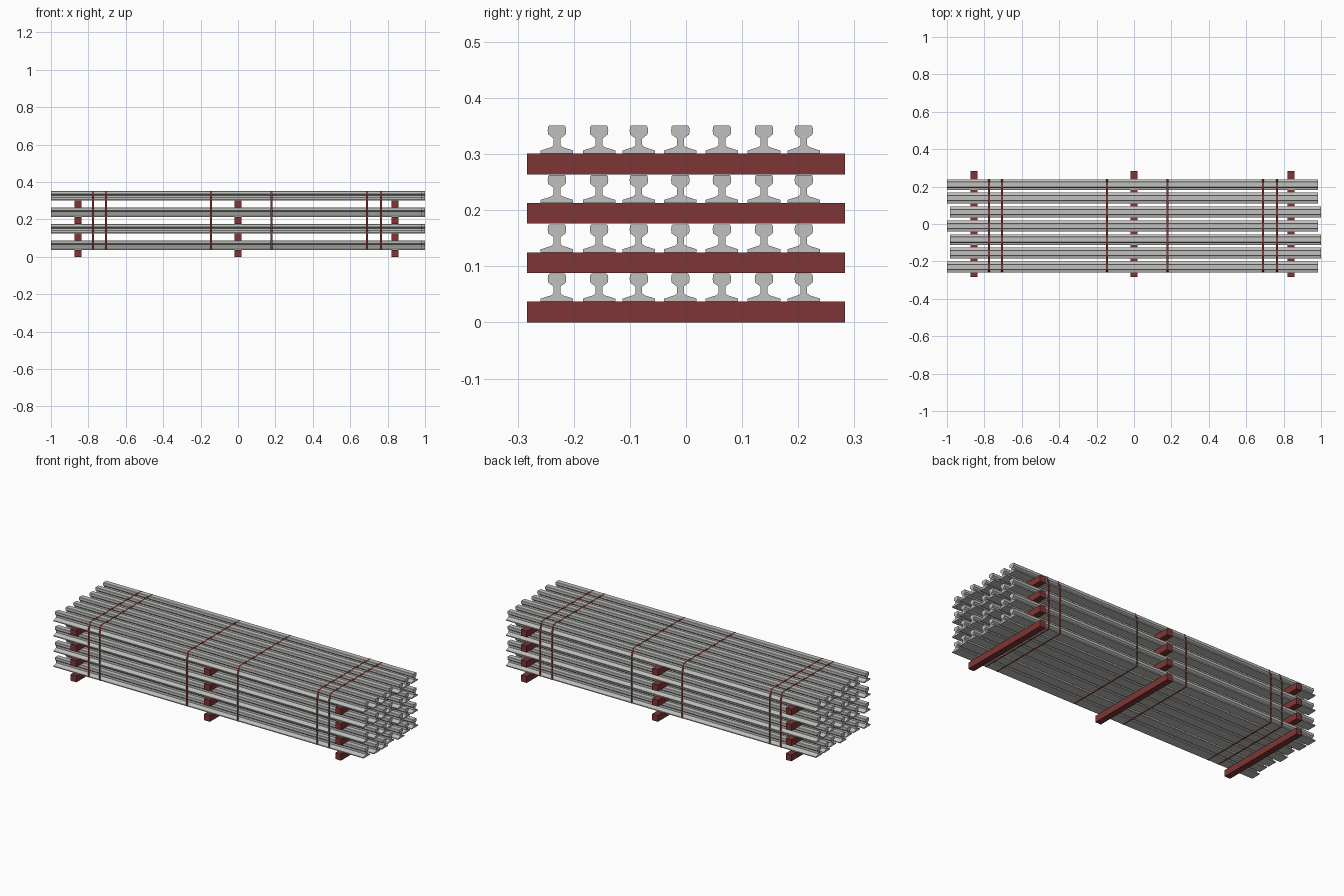
import bpy, bmesh

if "Cube" in bpy.data.objects:
    bpy.data.objects.remove(bpy.data.objects["Cube"])


def material(name, rgb):
    m = bpy.data.materials.new(name)
    m.diffuse_color = (*rgb, 1)
    m.use_nodes = True
    m.node_tree.nodes["Principled BSDF"].inputs["Base Color"].default_value = m.diffuse_color
    return m


STEEL = material("steel grey", (0.53, 0.53, 0.52))
RED = material("dark red", (0.21, 0.036, 0.036))


def make_object(name, bm, mat):
    me = bpy.data.meshes.new(name)
    bm.to_mesh(me)
    bm.free()
    me.materials.append(mat)
    ob = bpy.data.objects.new(name, me)
    bpy.context.collection.objects.link(ob)
    return ob


def extrude_x(name, outline, x0, x1, mat):
    """Closed (y, z) outline swept along x with end caps."""
    bm = bmesh.new()
    face = bm.faces.new([bm.verts.new((x0, y, z)) for y, z in outline])
    ext = bmesh.ops.extrude_face_region(bm, geom=[face])
    moved = [v for v in ext["geom"] if isinstance(v, bmesh.types.BMVert)]
    bmesh.ops.translate(bm, verts=moved, vec=(x1 - x0, 0, 0))
    bmesh.ops.recalc_face_normals(bm, faces=bm.faces[:])
    return make_object(name, bm, mat)


LAYERS = (0.0, 0.088, 0.176, 0.264)
BEAM_H = 0.037

# Rail section: foot, web and head, mirrored about its centre line
HALF = [(0.029, 0), (0.029, 0.0055), (0.010, 0.0115), (0.006, 0.015),
        (0.006, 0.027), (0.0155, 0.034), (0.0165, 0.041), (0.0155, 0.048),
        (0.0135, 0.05)]
SECTION = HALF + [(-y, z) for y, z in reversed(HALF)]

# Rail rows: y centre and start x (rows are slightly staggered)
ROWS = [(-0.23, -1), (-0.155, -0.985), (-0.084, -0.985), (-0.01, -1),
        (0.064, -0.985), (0.139, -1), (0.21, -1)]

for level, z0 in enumerate(LAYERS, 1):
    for row, (yc, x0) in enumerate(ROWS, 1):
        extrude_x(f"rail_{level}_{row}",
                  [(yc + y, z0 + BEAM_H + z) for y, z in SECTION],
                  x0, x0 + 1.985, STEEL)
    # Cross beams under each layer
    for n, x in enumerate((-0.855, 0.0, 0.84), 1):
        extrude_x(f"cross_beam_{level}_{n}",
                  [(-0.283, z0), (0.283, z0),
                   (0.283, z0 + BEAM_H), (-0.283, z0 + BEAM_H)],
                  x - 0.018, x + 0.018, RED)

# Thin ribbon straps wrapped around the whole stack
LOOP = [(-0.2595, 0.0365), (0.2395, 0.0365), (0.2395, 0.307),
        (0.225, 0.3515), (-0.245, 0.3515), (-0.2595, 0.307)]
for n, x in enumerate((-0.775, -0.705, -0.145, 0.18, 0.69, 0.765), 1):
    bm = bmesh.new()
    a = [bm.verts.new((x - 0.005, y, z)) for y, z in LOOP]
    b = [bm.verts.new((x + 0.005, y, z)) for y, z in LOOP]
    for i in range(len(LOOP)):
        j = (i + 1) % len(LOOP)
        bm.faces.new((a[i], a[j], b[j], b[i]))
    bmesh.ops.recalc_face_normals(bm, faces=bm.faces[:])
    make_object(f"strap_{n}", bm, RED)
